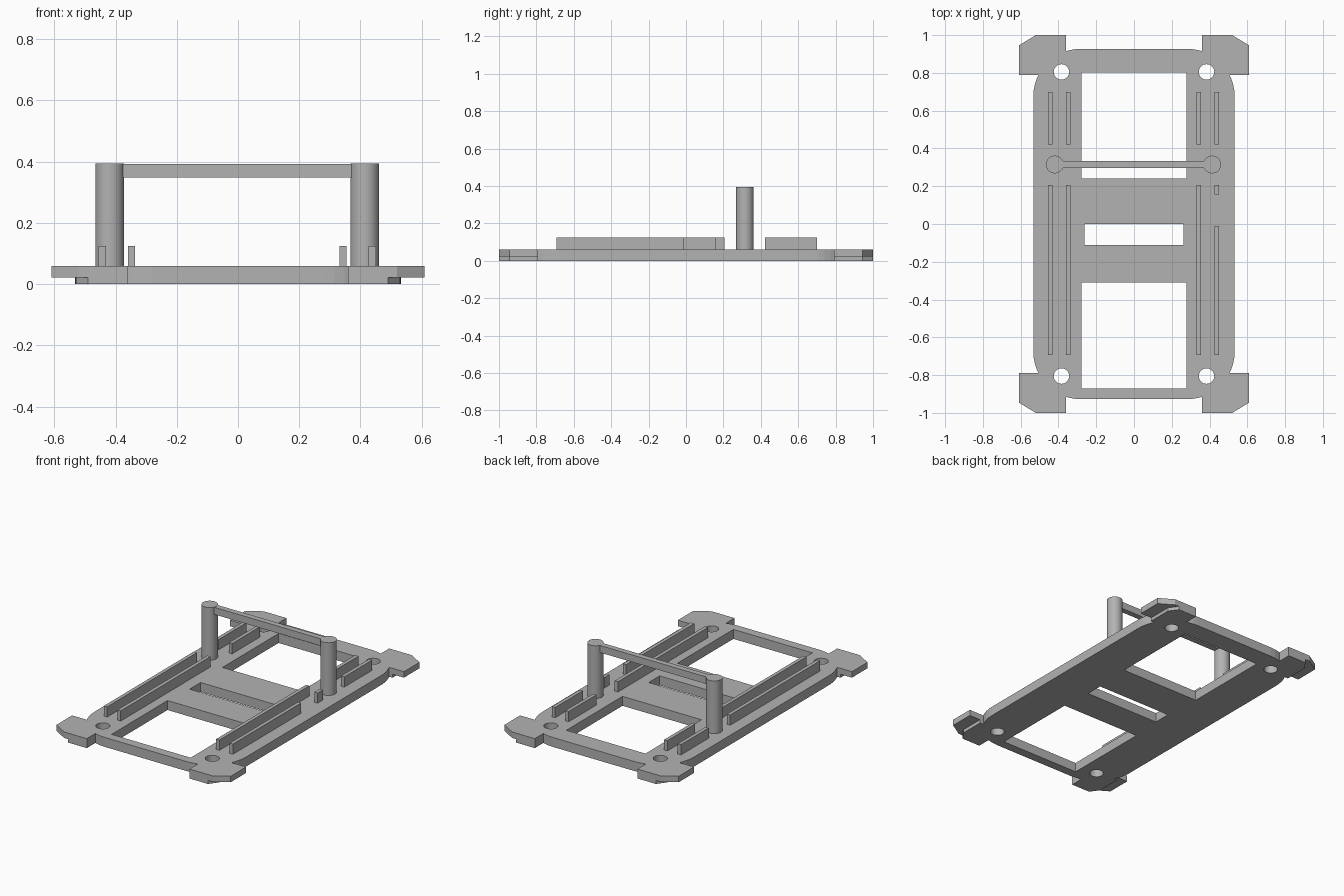
import bpy, bmesh, math

cube = bpy.data.objects.get("Cube")
if cube:
    bpy.data.objects.remove(cube, do_unlink=True)

# Single plain grey plastic
grey = bpy.data.materials.new("grey_plastic")
grey.use_nodes = True
colour = (0.45, 0.45, 0.45, 1)
grey.diffuse_color = colour
grey.node_tree.nodes["Principled BSDF"].inputs["Base Color"].default_value = colour


def prism(name, outline, z0, z1):
    """Extrude a flat outline between two heights."""
    bm = bmesh.new()
    face = bm.faces.new([bm.verts.new((x, y, z0)) for x, y in outline])
    up = bmesh.ops.extrude_face_region(bm, geom=[face])["geom"]
    bmesh.ops.translate(bm, vec=(0, 0, z1 - z0),
                        verts=[v for v in up if isinstance(v, bmesh.types.BMVert)])
    bmesh.ops.recalc_face_normals(bm, faces=bm.faces)
    mesh = bpy.data.meshes.new(name)
    bm.to_mesh(mesh)
    bm.free()
    mesh.materials.append(grey)
    obj = bpy.data.objects.new(name, mesh)
    bpy.context.collection.objects.link(obj)
    return obj


def box(name, x0, x1, y0, y1, z0, z1):
    return prism(name, [(x0, y0), (x1, y0), (x1, y1), (x0, y1)], z0, z1)


def arc(cx, cy, r, start, sweep, steps):
    return [(cx + r * math.cos(start + sweep * i / steps),
             cy + r * math.sin(start + sweep * i / steps)) for i in range(steps + 1)]


def disc(cx, cy, r, sides=32):
    return arc(cx, cy, r, 0, math.tau, sides)[:-1]


def boolean(obj, other, operation):
    mod = obj.modifiers.new(operation.title(), "BOOLEAN")
    mod.operation = operation
    mod.solver = "EXACT"
    mod.object = other
    bpy.context.view_layer.update()
    graph = bpy.context.evaluated_depsgraph_get()
    mesh = bpy.data.meshes.new_from_object(obj.evaluated_get(graph))
    obj.modifiers.clear()
    obj.data = mesh
    bpy.data.objects.remove(other, do_unlink=True)


# Base plate with rounded corners
TOP = 0.06
outline = []
for k, (sx, sy) in enumerate([(1, 1), (-1, 1), (-1, -1), (1, -1)]):
    outline += arc(sx * 0.283, sy * 0.677, 0.25, k * math.pi / 2, math.pi / 2, 12)
plate = prism("base_plate", outline, 0, TOP)

# Corner tabs, each with a narrower foot underneath
tab = [(0.36, 0.79), (0.61, 0.79), (0.61, 0.945), (0.52, 1.0), (0.36, 1.0)]
foot = [(0.36, 0.79), (0.53, 0.79), (0.53, 0.945), (0.49, 1.0), (0.36, 1.0)]
for sx in (-1, 1):
    for sy in (-1, 1):
        for shape, z0 in ((tab, 0.022), (foot, 0)):
            boolean(plate, prism("corner", [(sx * x, sy * y) for x, y in shape], z0, TOP), "UNION")

# Windows through the plate
for half, y0, y1 in ((0.277, 0.24, 0.802), (0.262, -0.11, 0.0), (0.277, -0.87, -0.31)):
    boolean(plate, box("window", -half, half, y0, y1, -0.1, 0.2), "DIFFERENCE")

# Screw holes
for sx in (-1, 1):
    for sy in (-1, 1):
        boolean(plate, prism("hole", disc(sx * 0.384, sy * 0.805, 0.041), -0.1, 0.2), "DIFFERENCE")

# Guide rails along both sides; the left outer rail has a gap
long_run, short_run = (-0.693, 0.207), (0.422, 0.7)
rails = {
    "right_outer_rail": (-0.455, [long_run, short_run]),
    "right_inner_rail": (-0.36, [long_run, short_run]),
    "left_inner_rail": (0.332, [long_run, short_run]),
    "left_outer_rail": (0.427, [(-0.693, -0.01), (0.155, 0.207), short_run]),
}
for name, (x, runs) in rails.items():
    for y0, y1 in runs:
        box(name, x, x + 0.023, y0, y1, TOP - 0.005, 0.125)

# Posts joined by a crossbar
for side, x in (("right", -0.419), ("left", 0.414)):
    post = prism(side + "_post", disc(x, 0.315, 0.047), TOP - 0.005, 0.394)
    bpy.ops.object.select_all(action="DESELECT")
    post.select_set(True)
    bpy.context.view_layer.objects.active = post
    bpy.ops.object.shade_smooth_by_angle(angle=math.radians(35))
box("crossbar", -0.38, 0.375, 0.297, 0.333, 0.348, 0.393)
